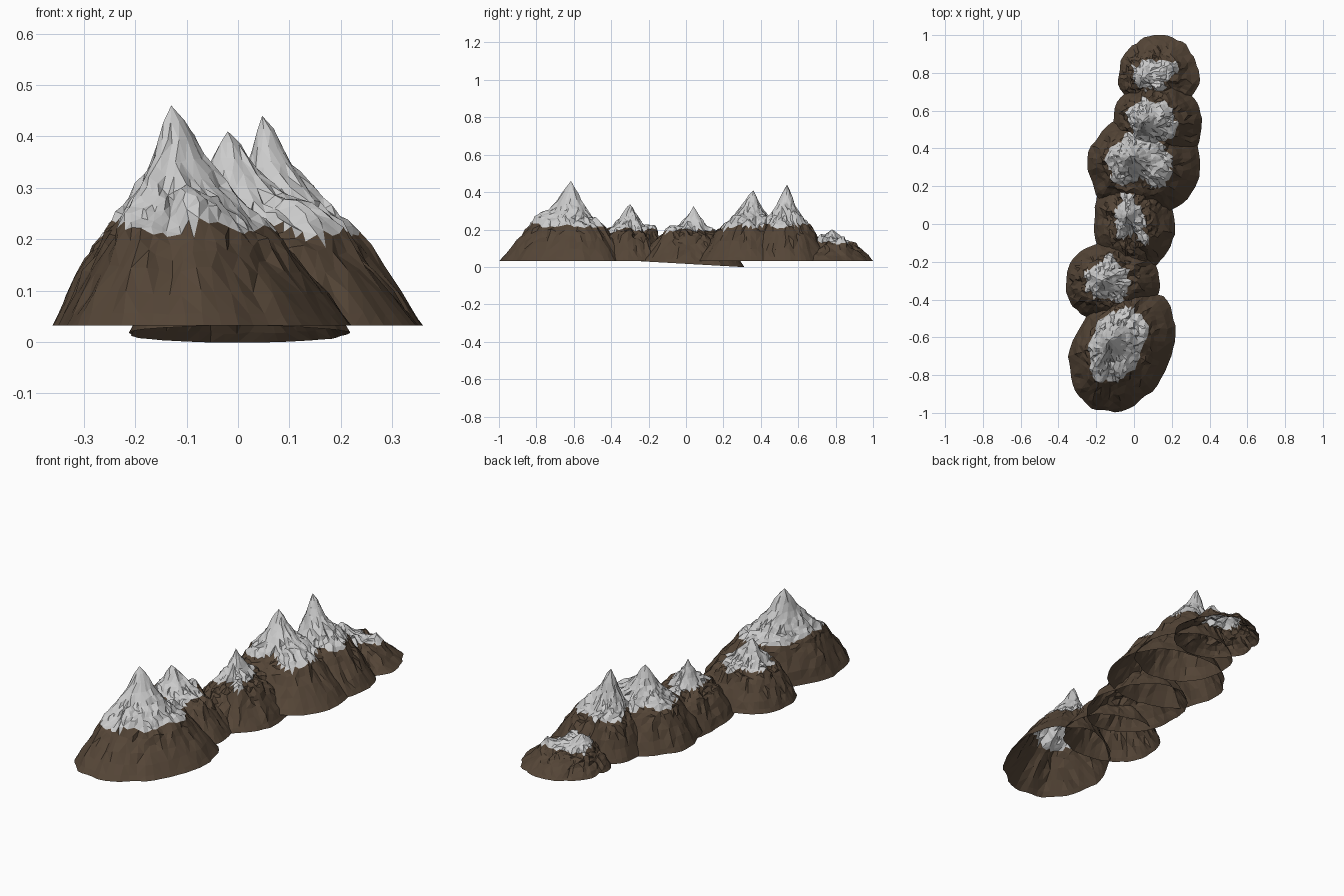
import bpy, bmesh, math, random
from mathutils import Vector, noise

if "Cube" in bpy.data.objects:
    bpy.data.objects.remove(bpy.data.objects["Cube"])

random.seed(4)


def material(name, rgb):
    m = bpy.data.materials.new(name)
    m.diffuse_color = (*rgb, 1)
    m.use_nodes = True
    m.node_tree.nodes["Principled BSDF"].inputs["Base Color"].default_value = m.diffuse_color
    return m


ROCK = material("rock_brown", (0.090, 0.060, 0.038))
SNOW = material("snow_white", (0.58, 0.58, 0.59))
SECTORS = 52
RINGS = [0.07, 0.13, 0.19, 0.25, 0.31, 0.37, 0.42, 0.47, 0.52, 0.57, 0.62, 0.68, 0.76, 0.86, 0.95, 1.0]


def profile(t, base, shoulder, top):
    """Height from the foot (t=1) over the shoulder to the summit (t=0)."""
    rise = top - shoulder
    pts = [(0, top), (0.07, top - 0.12 * rise), (0.2, shoulder + 0.56 * rise),
           (0.4, shoulder + 0.24 * rise), (0.6, shoulder),
           (0.83, base + 0.44 * (shoulder - base)), (1, base)]
    for (a, za), (b, zb) in zip(pts, pts[1:]):
        if t <= b:
            return za + (zb - za) * (t - a) / (b - a)
    return base


def mountain(name, peak, centre, radii, shoulder, snowline, lean=0.0, dip=0.0, bumps=()):
    bm = bmesh.new()
    seed = Vector((random.uniform(0, 50), random.uniform(0, 50), 0))
    base = 0.032
    px, py, pz = peak
    rings = []
    for t in RINGS:
        ring = []
        for i in range(SECTORS):
            a = 2 * math.pi * i / SECTORS
            d = Vector((math.cos(a), math.sin(a), 0))
            # lobed foot outline, with ravines running down the slope
            lobe = 1 + 0.06 * noise.noise(d * 2.2 + seed) + 0.03 * noise.noise(d * 6 + seed)
            fx = centre[0] + radii[0] * d.x * lobe + lean * d.y
            fy = centre[1] + radii[1] * d.y * lobe
            x, y = px + (fx - px) * t, py + (fy - py) * t
            z = profile(t, base, shoulder, pz)
            rough = math.sin(math.pi * min(1, t)) ** 0.8
            p = Vector((x, y, 0))
            crag = noise.noise(p * 11 + seed) + 0.7 * noise.noise(p * 27 + seed)
            z += rough * (0.028 * crag * (1 if t < 0.7 else 0.5) + 0.022 * noise.noise(d * 3.5 + seed * 2))
            for bx, by, bh, br in bumps:
                z += bh * math.exp(-((x - bx) ** 2 + (y - by) ** 2) / br ** 2)
            # crag jitter in plan
            if t < 0.9:
                j = 0.007 if t > 0.25 else 0.003
                x += random.uniform(-j, j)
                y += random.uniform(-j, j)
            z -= dip * (y - (centre[1] - radii[1])) / (2 * radii[1])
            ring.append(bm.verts.new((x, y, z)))
        rings.append(ring)
    summit = bm.verts.new((px, py, pz))
    for i in range(SECTORS):
        j = (i + 1) % SECTORS
        bm.faces.new((summit, rings[0][i], rings[0][j]))
        for a, b in zip(rings, rings[1:]):
            bm.faces.new((a[i], b[i], b[j], a[j]))
    # merge the crowded points near the summit into larger facets
    bmesh.ops.remove_doubles(bm, verts=bm.verts[:], dist=0.011)
    bmesh.ops.triangulate(bm, faces=bm.faces[:])
    # snow above a ragged line
    for f in bm.faces:
        c = f.calc_center_median()
        f.material_index = int(c.z > snowline + 0.03 * noise.noise(c * 9 + seed))
    me = bpy.data.meshes.new(name)
    bm.to_mesh(me)
    bm.free()
    me.materials.append(ROCK)
    me.materials.append(SNOW)
    bpy.context.collection.objects.link(bpy.data.objects.new(name, me))


# the range, from front to back
mountain("front_great_mountain", (-0.13, -0.615, 0.46), (-0.06, -0.66), (0.27, 0.335), 0.205, 0.22, lean=0.075,
         bumps=[(-0.07, -0.78, 0.03, 0.05)])
mountain("second_mountain", (-0.17, -0.3, 0.335), (-0.115, -0.31), (0.25, 0.22), 0.185, 0.205,
         bumps=[(-0.12, -0.17, 0.04, 0.04)])
mountain("middle_low_mountain", (-0.04, 0.04, 0.325), (0.0, 0.02), (0.215, 0.29), 0.172, 0.195, dip=0.033,
         bumps=[(0.06, -0.09, 0.03, 0.04)])
mountain("broad_mountain", (-0.02, 0.36, 0.41), (0.055, 0.315), (0.3, 0.27), 0.205, 0.22,
         bumps=[(0.15, 0.28, 0.03, 0.06)])
mountain("sharp_mountain", (0.047, 0.54, 0.44), (0.125, 0.53), (0.235, 0.24), 0.20, 0.22,
         bumps=[(0.18, 0.6, 0.025, 0.05)])
mountain("back_foothill", (0.04, 0.78, 0.2), (0.13, 0.79), (0.215, 0.21), 0.11, 0.135,
         bumps=[(0.21, 0.83, 0.045, 0.04), (0.14, 0.74, 0.04, 0.035)])
